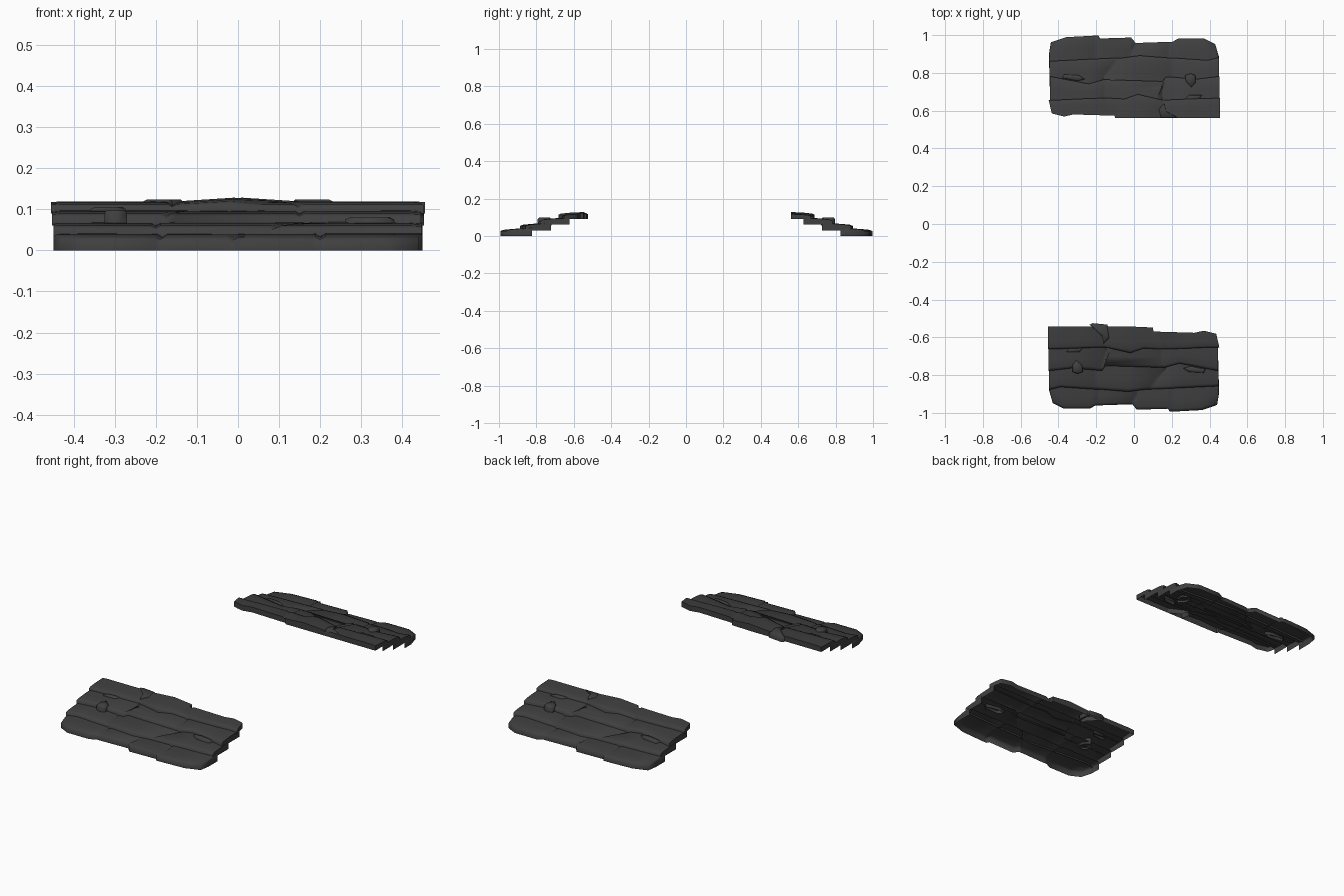
import bpy, math
from mathutils import Vector, Matrix

default_cube = bpy.data.objects.get("Cube")
if default_cube:
    bpy.data.objects.remove(default_cube, do_unlink=True)

# One dark slate colour
slate = bpy.data.materials.new("dark slate")
slate.use_nodes = True
colour = (0.05, 0.05, 0.05, 1)
slate.diffuse_color = colour
slate.node_tree.nodes["Principled BSDF"].inputs["Base Color"].default_value = colour

# Row cross-section: (fraction from front to back, fraction of thickness)
PROFILE = [(0, 0), (0, .68), (.1, .86), (.4, 1), (1, 1.12), (1, 0)]


def add_object(name, verts, faces, placement):
    mesh = bpy.data.meshes.new(name)
    mesh.from_pydata([placement @ Vector(v) for v in verts], [], faces)
    mesh.materials.append(slate)
    obj = bpy.data.objects.new(name, mesh)
    bpy.context.collection.objects.link(obj)
    bpy.ops.object.select_all(action="DESELECT")
    obj.select_set(True)
    bpy.context.view_layer.objects.active = obj
    bpy.ops.object.shade_smooth_by_angle(angle=math.radians(75))


def columns(front, back, joints, bumps):
    """Pair front and back points, with a narrow groove at every joint."""
    result = []
    for (x, y), (back_x, back_y) in zip(front, back):
        if x in joints:
            spread, back_x = .012, joints[x]
            steps = [(-spread, 0), (0, -.007), (spread, 0)]
        else:
            steps = [(0, bumps.get(x, 0))]
        for shift, rise in steps:
            result.append((Vector((x + shift, y)), Vector((back_x + shift, back_y)), rise))
    # Rounded ends
    for end, near, place in ((0, 1, 1), (-1, -2, -1)):
        (f, b, _), (nf, nb, _) = result[end], result[near]
        result.insert(place, (f.lerp(nf, .15), b.lerp(nb, .15), 0))
        result[end] = (f, b, -.002)
    return result


def stone_row(name, cols, base, thick, closed_back, placement):
    """Loft the cross-section along a row; the underside stays open."""
    size, count = len(PROFILE), len(cols)
    verts = []
    for front, back, rise in cols:
        for depth, level in PROFILE:
            verts.append((*front.lerp(back, depth), base + level * (thick + rise)))
    faces = []
    for i in range(count - 1):
        a, b = i * size, (i + 1) * size
        for j in range(size - 1 if closed_back else size - 2):
            faces.append((a + j, b + j, b + j + 1, a + j + 1))
    faces.append(tuple(range(size)))
    faces.append(tuple(reversed(range((count - 1) * size, count * size))))
    add_object(name, verts, faces, placement)


def chip(name, outline, base, top, placement):
    """Small loose stone with a chamfered top, open below."""
    n = len(outline)
    middle = sum((Vector(p) for p in outline), Vector((0, 0))) / n
    verts = []
    for z, shrink in ((base, 0), (base + (top - base) * .8, 0), (top, .2)):
        verts += [(*Vector(p).lerp(middle, shrink), z) for p in outline]
    faces = [tuple(range(2 * n, 3 * n))]
    for ring in (0, n):
        for i in range(n):
            k = (i + 1) % n
            faces.append((ring + i, ring + k, ring + k + n, ring + i + n))
    add_object(name, verts, faces, placement)


# Lower rows: name, base, thickness, back edge, joints (front x: back x), front edge
ROWS = [
    ("lowest", 0, .038, -.82, {-.19: -.18, -.02: .08, .2: .2},
     [(-.449, -.88), (-.43, -.945), (-.37, -.975), (-.235, -.975), (-.19, -.957),
      (-.02, -.952), (.015, -.98), (.18, -.975), (.2, -.99), (.36, -.982),
      (.44, -.955), (.449, -.9)]),
    ("second", .03, .035, -.72, {-.2: -.2, .08: .2},
     [(-.449, -.875), (-.39, -.86), (-.2, -.872), (-.03, -.885), (.08, -.872),
      (.25, -.865), (.447, -.855)]),
    ("third", .06, .034, -.62, {-.18: -.12, .15: .15},
     [(-.452, -.775), (-.33, -.76), (-.18, -.772), (-.15, -.748), (.15, -.757),
      (.24, -.735), (.445, -.775)]),
]

# Top row: front and back edges
TOP_FRONT = [(-.455, -.66), (-.3, -.655), (-.16, -.65), (-.02, -.68), (.05, -.655),
             (.15, -.66), (.3, -.655), (.4, -.65), (.452, -.65)]
TOP_BACK = [(-.455, -.54), (-.3, -.54), (-.16, -.54), (-.01, -.54), (.1, -.545),
            (.11, -.567), (.32, -.573), (.37, -.562), (.435, -.578)]
TOP_JOINTS = {-.16: -.16, .15: .115}
TOP_BUMPS = {-.02: .008}

# Loose stones: outline, bottom and top heights
CHIPS = [
    ("wedge", [(-.17, -.59), (-.16, -.63), (-.13, -.6), (-.14, -.53),
               (-.22, -.522), (-.235, -.53)], .09, .123),
    ("pebble", [(-.3, -.79), (-.27, -.78), (-.275, -.745), (-.305, -.715),
                (-.325, -.74), (-.325, -.78)], .055, .098),
    ("splinter", [(.26, -.76), (.29, -.78), (.37, -.785), (.38, -.765),
                  (.3, -.75)], .05, .08),
    ("shard", [(-.36, -.675), (-.29, -.675), (-.27, -.65), (-.34, -.65)], .08, .104),
]


def panel(side, placement, inner_limit):
    def trim(points):
        return [(x, min(y, inner_limit)) for x, y in points]

    for row, base, thick, back_y, joints, front in ROWS:
        back = [(x, back_y) for x, y in front]
        stone_row(f"{side} {row} stone row", columns(front, back, joints, {}),
                  base, thick, False, placement)
    stone_row(f"{side} top stone row",
              columns(TOP_FRONT, trim(TOP_BACK), TOP_JOINTS, TOP_BUMPS),
              .09, .026, True, placement)
    for name, outline, base, top in CHIPS:
        chip(f"{side} {name}", trim(outline), base, top, placement)


# Two facing panels, the rear one turned half round
panel("front", Matrix.Translation((0, -.003, 0)), 0)
panel("rear", Matrix.Translation((0, .007, 0)) @ Matrix.Rotation(math.pi, 4, "Z"), -.555)
